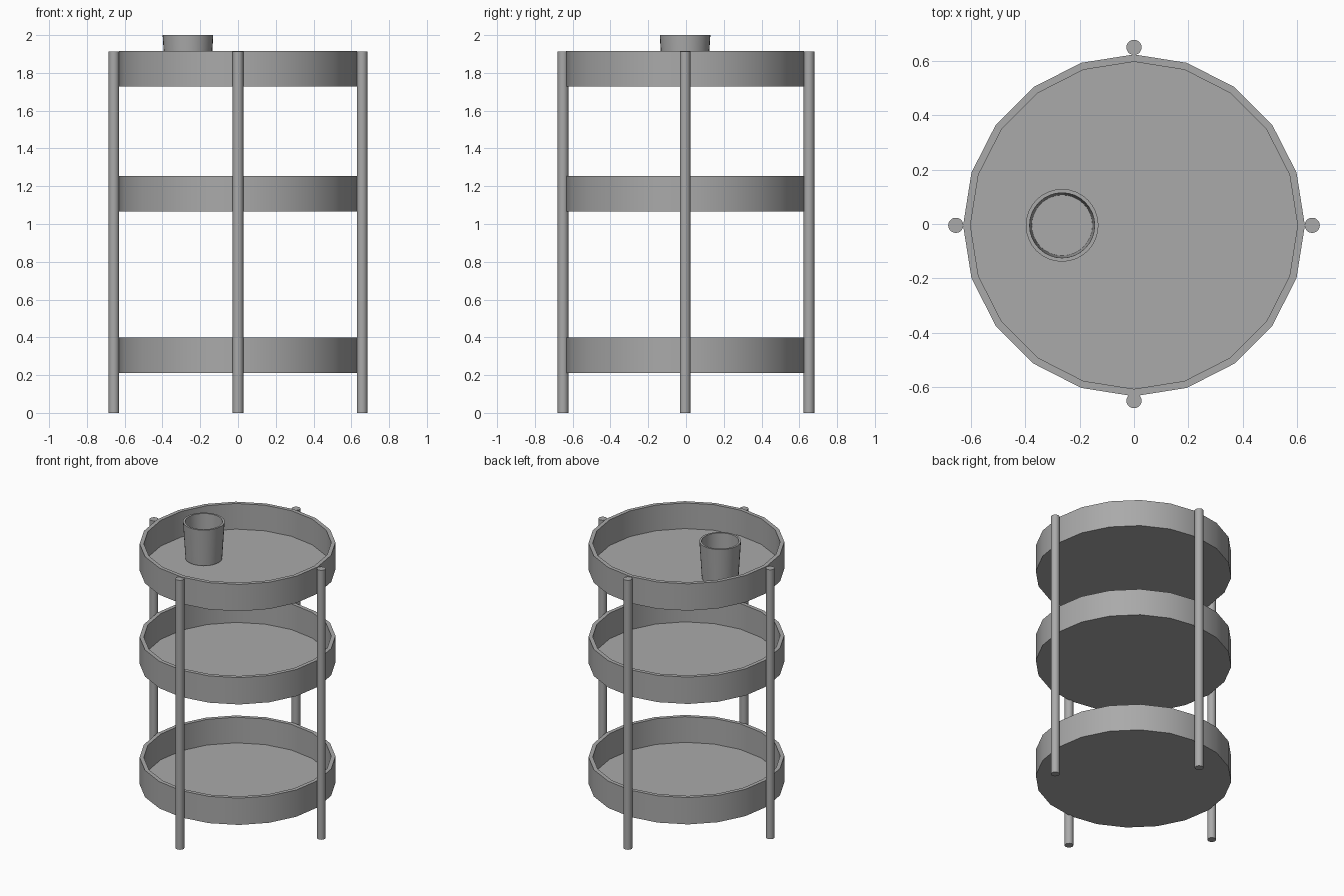
import bpy
import math

cube = bpy.data.objects.get("Cube")
if cube:
    bpy.data.objects.remove(cube, do_unlink=True)

grey = bpy.data.materials.new("plain grey")
grey.use_nodes = True
colour = (0.4, 0.4, 0.4, 1)
grey.diffuse_color = colour
grey.node_tree.nodes["Principled BSDF"].inputs["Base Color"].default_value = colour


def lathe(name, profile, sides, location):
    """Revolve an (r, z) profile about z, closing both ends with a face."""
    verts, faces = [], []
    for r, z in profile:
        for i in range(sides):
            a = 2 * math.pi * i / sides
            verts.append((r * math.cos(a), r * math.sin(a), z))
    for k in range(len(profile) - 1):
        for i in range(sides):
            j = (i + 1) % sides
            low, high = k * sides, (k + 1) * sides
            faces.append((low + i, low + j, high + j, high + i))
    faces.append(tuple(reversed(range(sides))))
    last = (len(profile) - 1) * sides
    faces.append(tuple(range(last, last + sides)))
    mesh = bpy.data.meshes.new(name)
    mesh.from_pydata(verts, [], faces)
    mesh.materials.append(grey)
    obj = bpy.data.objects.new(name, mesh)
    obj.location = location
    bpy.context.collection.objects.link(obj)
    bpy.ops.object.select_all(action="DESELECT")
    obj.select_set(True)
    bpy.context.view_layer.objects.active = obj
    bpy.ops.object.shade_smooth_by_angle(angle=math.radians(30))
    return obj


CENTRE_Y = -0.005

# Three round trays with a raised rim and a thin floor
tray_profile = [(0.63, 0), (0.63, 0.19), (0.603, 0.19), (0.603, 0.008)]
for name, z in (("lower_tray", 0.21), ("middle_tray", 1.065), ("upper_tray", 1.727)):
    lathe(name, tray_profile, 20, (0, CENTRE_Y, z))

# Four upright poles
pole_profile = [(0.028, 0), (0.028, 1.912)]
for name, x, y in (("left_pole", 0.657, CENTRE_Y), ("right_pole", -0.657, CENTRE_Y),
                   ("front_pole", 0, -0.651), ("back_pole", 0, 0.651)):
    lathe(name, pole_profile, 20, (x, y, 0))

# Tapered cup standing on the upper tray
cup_profile = [(0.118, 0), (0.134, 0.26), (0.12, 0.26), (0.112, 0.02)]
lathe("cup", cup_profile, 32, (-0.265, CENTRE_Y, 1.74))
